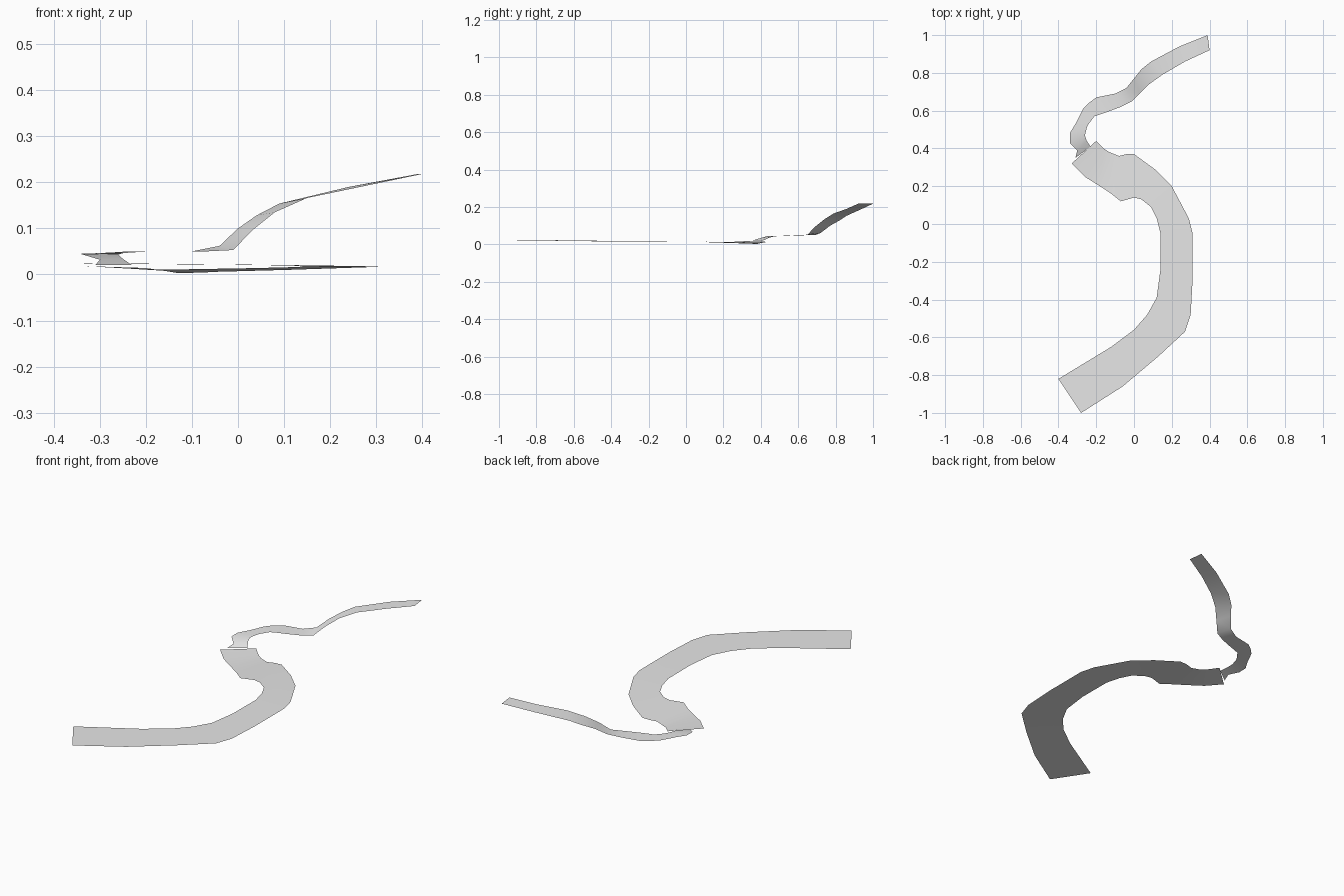
import bpy
import bmesh

default_cube = bpy.data.objects.get("Cube")
if default_cube:
    bpy.data.objects.remove(default_cube, do_unlink=True)


def make_material(name, colour):
    material = bpy.data.materials.new(name)
    material.use_nodes = True
    material.diffuse_color = colour
    shader = material.node_tree.nodes["Principled BSDF"]
    shader.inputs["Base Color"].default_value = colour
    return material


def make_ribbon(name, stations, material):
    """Bridge left and right bank points into one open, upward-facing sheet.
    Plan positions are in hundredths of a unit, heights in thousandths."""
    bm = bmesh.new()

    def bank_point(x, y, height):
        return bm.verts.new((x / 100, y / 100, height / 1000))

    rows = [(bank_point(*left), bank_point(*right)) for left, right in stations]
    for (left, right), (next_left, next_right) in zip(rows, rows[1:]):
        face = bm.faces.new((left, right, next_right, next_left))
        face.smooth = True
    mesh = bpy.data.meshes.new(name)
    bm.to_mesh(mesh)
    bm.free()
    mesh.materials.append(material)
    ribbon = bpy.data.objects.new(name, mesh)
    bpy.context.collection.objects.link(ribbon)
    return ribbon


water = make_material("plain grey water", (0.8, 0.8, 0.8, 1))

# Broad lower river: each station is a left bank and a right bank point
lower_stations = [
    ((-40, -82, 25), (-28, -100, 24)),
    ((-12, -65, 22), (-6, -86, 22)),
    ((0, -56, 21), (13, -70, 20)),
    ((7, -48, 20), (27, -57, 18)),
    ((12, -39, 19), (30, -48, 17)),
    ((14, -24, 18), (31, -30, 17)),
    ((14, -5, 17), (31, -5, 17)),
    ((12, 3, 16), (29, 3, 16)),
    ((9, 9, 15), (20, 20, 13)),
    ((4, 13, 14), (11, 29, 10)),
    ((0, 14, 13), (0, 37, 7)),
    ((-7, 12, 12), (-4, 37, 6)),
    ((-12, 16, 11), (-8, 36, 4)),
    ((-18, 20, 11), (-13, 38, 3)),
    ((-26, 25, 14), (-16, 40, 8)),
    ((-33, 32, 18), (-20, 44, 14)),
]

# Narrow upper stream: small cascade, level bend, then the climbing slope
upper_stations = [
    ((-31, 35, 20), (-23, 41, 20)),
    ((-30, 39, 32), (-25, 44, 34)),
    ((-34, 43, 44), (-26, 47, 43)),
    ((-34, 48, 45), (-25, 51, 46)),
    ((-31, 53, 46), (-24, 53, 47)),
    ((-27, 61, 48), (-21, 57, 49)),
    ((-24, 64, 50), (-18, 58, 50)),
    ((-20, 67, 50), (-15, 59, 50)),
    ((-10, 69, 50), (-7, 62, 50)),
    ((-4, 72, 62), (-1, 65, 53)),
    ((0, 77, 100), (3, 69, 95)),
    ((4, 82, 128), (8, 74, 135)),
    ((9, 86, 154), (15, 79, 166)),
    ((24, 94, 190), (27, 86, 191)),
    ((39, 100, 218), (40, 92, 218)),
]

make_ribbon("lower_river", lower_stations, water)
make_ribbon("upper_stream", upper_stations, water)
